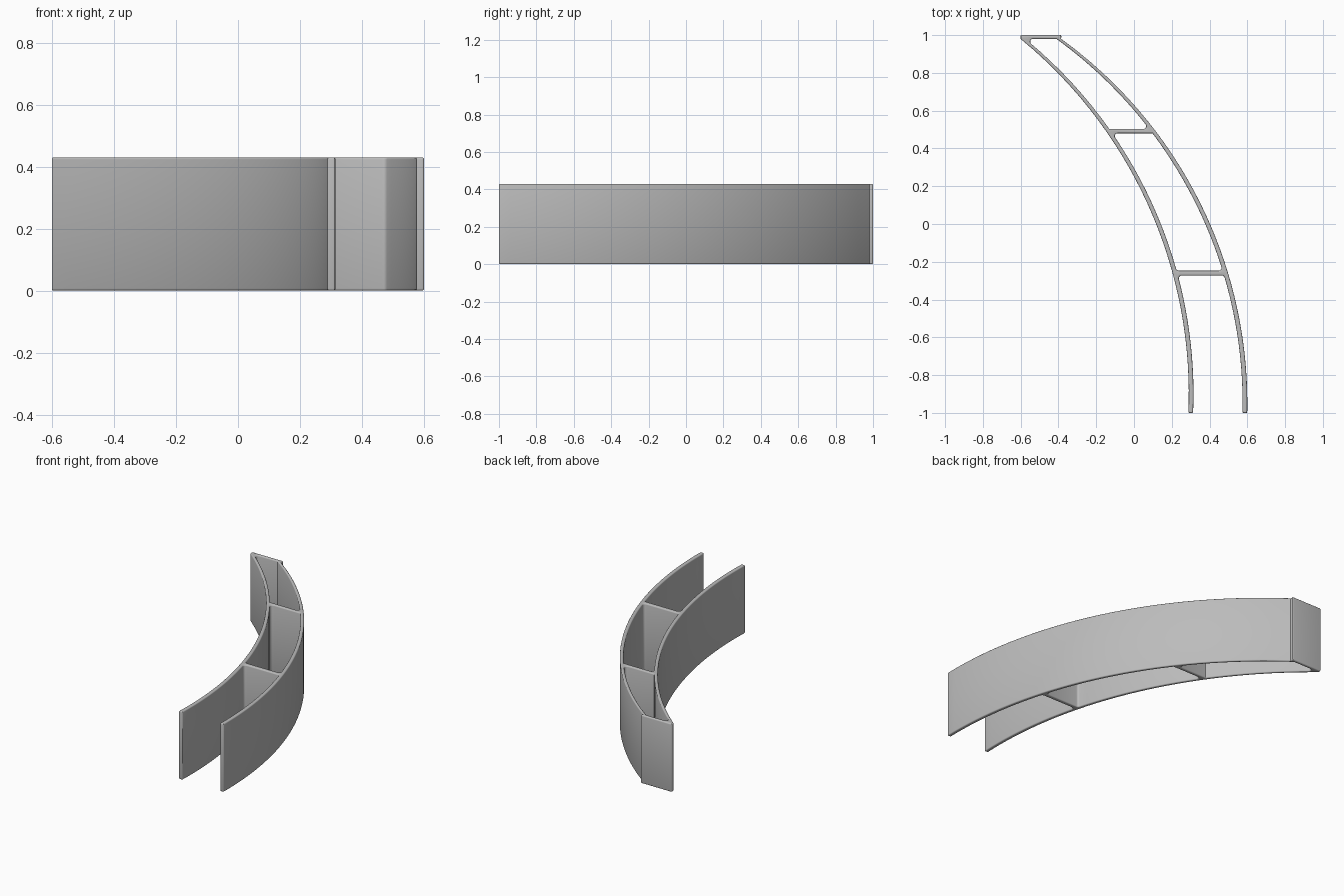
import bpy, bmesh, math
from mathutils import Vector

if "Cube" in bpy.data.objects:
    bpy.data.objects.remove(bpy.data.objects["Cube"])

HEIGHT = 0.43
EDGE = 0.007        # rounding of the rims
THICK = 0.025       # wall thickness along x
FRONT, BACK, PLATE = -1.0, 1.0, 0.98
RIB_FRONT = (-0.273, -0.247)
RIB_BACK = (0.48, 0.503)


def arc_wall(x_max, cy, r, y0, y1, n):
    """Points of a wall face that follows a circular arc."""
    ys = [y0 + (y1 - y0) * i / n for i in range(n + 1)]
    return [Vector((x_max - r + math.sqrt(r * r - (y - cy) ** 2), y)) for y in ys]


def inner(y0, y1, n, shift=0.0):
    return arc_wall(0.29 + shift, -0.9, 2.43, y0, y1, n)


def outer(y0, y1, n, shift=0.0):
    return arc_wall(0.6 + shift, -0.95, 2.383, y0, y1, n)


def round_corners(pts, steps=5):
    """Fillet sharp corners: small on outside corners, larger inside."""
    out = []
    for i, p in enumerate(pts):
        a = (pts[i - 1] - p).normalized()
        b = (pts[(i + 1) % len(pts)] - p).normalized()
        turn = math.pi - a.angle(b)
        if turn < math.radians(60):
            out.append(p)
            continue
        convex = a.x * b.y - a.y * b.x < 0
        radius = 0.005 if convex else 0.015
        centre = p + (a + b).normalized() * radius / math.cos(turn / 2)
        t = radius * math.tan(turn / 2)
        start, end = p + a * t - centre, p + b * t - centre
        for k in range(steps + 1):
            f = k / steps
            d = start * math.sin((1 - f) * turn) + end * math.sin(f * turn)
            out.append(centre + d / math.sin(turn))
    return out


def inset(pts, d):
    """Move a loop towards the solid, which lies on its left."""
    out = []
    for i, p in enumerate(pts):
        a = (p - pts[i - 1]).normalized()
        b = (pts[(i + 1) % len(pts)] - p).normalized()
        na, nb = Vector((-a.y, a.x)), Vector((-b.y, b.x))
        out.append(p + (na + nb) * d / (1 + na.dot(nb)))
    return out


def cell(y0, y1, n):
    """Closed opening between the two walls."""
    return inner(y0, y1, n, THICK) + outer(y1, y0, n, -THICK)


# Outline with the open front bay, and the two closed cells
outline = (inner(FRONT, FRONT, 1)[:1]
           + cell(FRONT, RIB_FRONT[0], 12)
           + outer(FRONT, PLATE, 32)
           + [Vector((-0.385, BACK)), Vector((-0.6, BACK))]
           + inner(PLATE, FRONT, 32)[:-1])
loops = [outline,
         cell(RIB_FRONT[1], RIB_BACK[0], 12),
         cell(RIB_BACK[1], PLATE, 8)]
loops = [round_corners(loop) for loop in loops]

# Rounded rim profile as inset and height
rim = [(EDGE * (1 - math.sin(a)), EDGE * (1 - math.cos(a)))
       for a in (math.pi / 2 * k / 3 for k in range(4))]
tiers = rim + [(d, HEIGHT - z) for d, z in reversed(rim)]

bm = bmesh.new()
caps = {0: [], len(tiers) - 1: []}
for loop in loops:
    rings = []
    for d, z in tiers:
        rings.append([bm.verts.new((p.x, p.y, z)) for p in inset(loop, d)])
    n = len(loop)
    for low, high in zip(rings, rings[1:]):
        for i in range(n):
            j = (i + 1) % n
            bm.faces.new((low[i], low[j], high[j], high[i]))
    for t, edges in caps.items():
        ring = rings[t]
        edges += [bm.edges.get((ring[i], ring[(i + 1) % n])) for i in range(n)]
for edges in caps.values():
    bmesh.ops.triangle_fill(bm, edges=edges, use_beauty=True)
bmesh.ops.recalc_face_normals(bm, faces=bm.faces[:])

mesh = bpy.data.meshes.new("curved_ribbed_frame")
bm.to_mesh(mesh)
bm.free()
frame = bpy.data.objects.new("curved_ribbed_frame", mesh)
bpy.context.collection.objects.link(frame)

# Plain grey finish
grey = bpy.data.materials.new("plain_grey")
grey.use_nodes = True
colour = (0.5, 0.5, 0.5, 1)
grey.diffuse_color = colour
grey.node_tree.nodes["Principled BSDF"].inputs["Base Color"].default_value = colour
mesh.materials.append(grey)

bpy.ops.object.select_all(action='DESELECT')
frame.select_set(True)
bpy.context.view_layer.objects.active = frame
bpy.ops.object.shade_smooth_by_angle(angle=math.radians(35))
